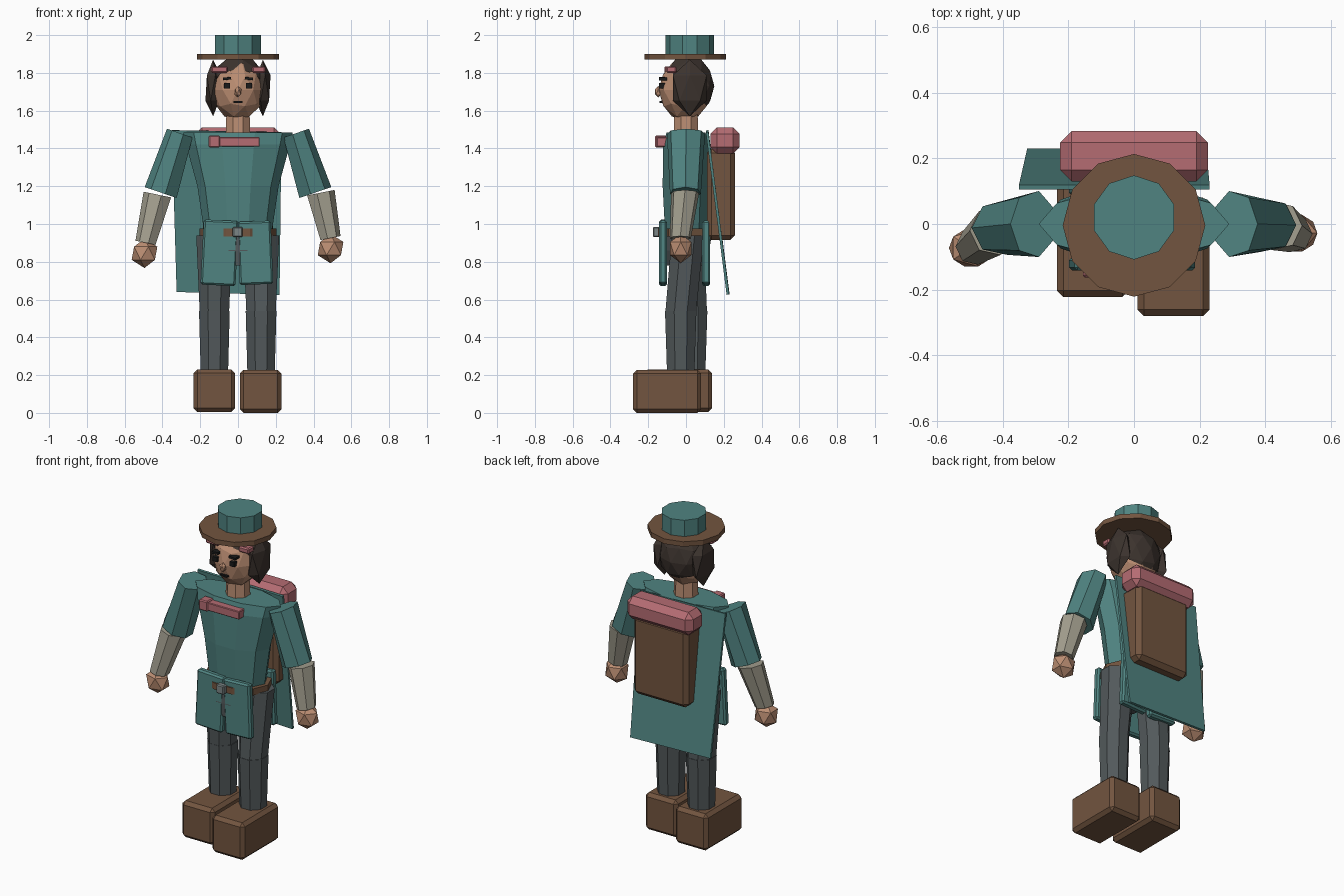
import bpy, bmesh, math
from mathutils import Vector, Matrix

if "Cube" in bpy.data.objects:
    bpy.data.objects.remove(bpy.data.objects["Cube"])


def material(name, r, g, b):
    m = bpy.data.materials.new(name)
    m.diffuse_color = (r, g, b, 1)
    m.use_nodes = True
    m.node_tree.nodes["Principled BSDF"].inputs["Base Color"].default_value = m.diffuse_color
    return m


TEAL = material("teal cloth", .08, .23, .22)
BROWN = material("brown leather", .17, .09, .05)
PINK = material("pink cloth", .46, .15, .17)
SKIN = material("skin", .50, .27, .17)
HAIR = material("dark hair", .045, .033, .027)
SLEEVE = material("linen", .36, .34, .27)
TROUSER = material("grey cloth", .085, .10, .105)
METAL = material("buckle grey", .20, .24, .24)
INK = material("dark ink", .01, .01, .01)


def finish(name, bm, mat):
    bmesh.ops.recalc_face_normals(bm, faces=bm.faces)
    me = bpy.data.meshes.new(name)
    bm.to_mesh(me)
    bm.free()
    me.materials.append(mat)
    ob = bpy.data.objects.new(name, me)
    bpy.context.collection.objects.link(ob)
    return ob


def box(name, x, y, z, mat, bevel=0.0, turn=0.0):
    """Box from (min, max) ranges, optionally chamfered and turned about y."""
    bm = bmesh.new()
    bmesh.ops.create_cube(bm, size=1)
    size = [r[1] - r[0] for r in (x, y, z)]
    bmesh.ops.scale(bm, vec=size, verts=bm.verts)
    if bevel:
        bmesh.ops.bevel(bm, geom=bm.edges[:], offset=bevel, segments=1,
                        affect='EDGES', profile=0.5)
    ob = finish(name, bm, mat)
    ob.location = [(r[0] + r[1]) / 2 for r in (x, y, z)]
    ob.rotation_euler.y = turn
    return ob


def loft(name, rings, sides, mat, tilt=0.0, phase=0.0):
    """Skin over elliptical rings (x, y, z, rx, ry), rings tilted about y."""
    bm = bmesh.new()
    loops = []
    for x, y, z, rx, ry in rings:
        loop = []
        for i in range(sides):
            a = phase + math.tau * i / sides
            u, v = rx * math.cos(a), ry * math.sin(a)
            loop.append(bm.verts.new((x + u * math.cos(tilt), y + v, z + u * math.sin(tilt))))
        loops.append(loop)
    for lo, hi in zip(loops, loops[1:]):
        for i in range(sides):
            j = (i + 1) % sides
            bm.faces.new((lo[i], lo[j], hi[j], hi[i]))
    bm.faces.new(loops[0])
    bm.faces.new(loops[-1])
    return finish(name, bm, mat)


def ball(name, centre, radii, mat, detail=1, cut=None):
    """Faceted ball; cut = (point, normal) removes the side the normal faces."""
    bm = bmesh.new()
    bmesh.ops.create_icosphere(bm, subdivisions=detail, radius=1)
    bmesh.ops.transform(bm, matrix=Matrix.Translation(centre) @ Matrix.Diagonal((*radii, 1)),
                        verts=bm.verts)
    if cut:
        res = bmesh.ops.bisect_plane(bm, geom=bm.verts[:] + bm.edges[:] + bm.faces[:],
                                     plane_co=cut[0], plane_no=cut[1], clear_outer=True)
        edges = [e for e in res["geom_cut"] if isinstance(e, bmesh.types.BMEdge)]
        bmesh.ops.contextual_create(bm, geom=edges)
    return finish(name, bm, mat)


# Hat
loft("hat_crown", [(0, .02, 1.895, .128, .128), (0, .02, 2.0, .128, .128)], 10, TEAL,
     phase=math.pi / 2)
loft("hat_brim", [(0, -.004, 1.87, .217, .217), (0, -.004, 1.9, .217, .217)], 12, BROWN)

# Head, face and neck
ball("head", (0, -.005, 1.71), (.138, .14, .165), SKIN, 2)
loft("neck", [(0, 0, 1.44, .072, .072), (0, 0, 1.6, .066, .066)], 8, SKIN, phase=math.pi / 8)
ball("nose", (0, -.147, 1.70), (.02, .02, .03), SKIN)
for s, side in ((-1, "right"), (1, "left")):
    x = s * .058
    box(side + "_eye", (x - .015, x + .015), (-.143, -.11), (1.718, 1.746), INK)
    box(side + "_eyebrow", (x - .022, x + .022), (-.143, -.10), (1.763, 1.777), INK, turn=s * .1)
box("mouth", (-.025, .025), (-.14, -.11), (1.64, 1.65), INK)

# Hair cap with a lock over each ear, and the band ends
ball("hair_cap", (0, .012, 1.73), (.15, .138, .165), HAIR, 2,
     ((0, -.10, 1.81), (0, -.66, -.75)))
for s, side in ((-1, "right"), (1, "left")):
    ball(side + "_hair_lock", (s * .132, .02, 1.72), (.045, .105, .15), HAIR)
box("right_headband", (-.142, -.055), (-.115, -.05), (1.80, 1.835), PINK, .007)
box("left_headband", (.075, .145), (-.105, -.05), (1.80, 1.835), PINK, .007)

# Torso
loft("torso", [(0, 0, .93, .175, .115), (0, 0, 1.2, .215, .13),
               (0, 0, 1.42, .275, .127), (0, 0, 1.485, .29, .108)], 10, TEAL)

# Scarf
box("scarf", (-.10, .115), (-.155, -.10), (1.41, 1.46), PINK, .004)
box("scarf_knot", (-.155, -.095), (-.163, -.10), (1.405, 1.468), PINK, .006)

# Belt, buckle and tunic skirt panels
loft("belt", [(0, 0, .935, .205, .157), (0, 0, .975, .205, .157)], 10, BROWN)
box("buckle", (-.028, .025), (-.176, -.14), (.93, .985), METAL, .006)
for y, where in (((-.142, -.10), "front"), ((.085, .128), "back")):
    box("right_%s_panel" % where, (-.19, -.005), y, (.675, 1.02), TEAL, .01, .05)
    box("left_%s_panel" % where, (.002, .18), y, (.68, 1.015), TEAL, .01, -.04)

# Pelvis showing between the panels
loft("pelvis", [(0, -.01, .78, .06, .138), (0, -.01, .86, .13, .143), (0, 0, .95, .17, .15)],
     8, TROUSER, phase=math.pi / 8)

# Legs and boots, the left one a little forward
for side, x, y in (("right", -.125, .03), ("left", .122, -.028)):
    s = -1 if x < 0 else 1
    loft(side + "_thigh", [(x, y, .53, .084, .088), (x, .01, .94, .104, .092)], 8, TROUSER,
         phase=math.pi / 8)
    loft(side + "_shin", [(x, y, .2, .078, .078), (x, y, .54, .088, .09)], 8, TROUSER,
         phase=math.pi / 8)
box("right_boot", (-.235, -.015), (-.222, .138), (.005, .23), BROWN, .02)
box("left_boot", (.01, .23), (-.28, .08), (0, .228), BROWN, .02)

# Arms: sleeve, forearm, hand
arms = (("right", -1, (-.423, -.02, 1.155), (-.487, -.068, .90), (-.495, -.073, .845)),
        ("left", 1, (.435, -.005, 1.165), (.487, -.03, .925), (.49, -.028, .87)))
for side, s, elbow, wrist, hand in arms:
    t = s * .33
    loft(side + "_sleeve", [(s * .305, 0, 1.48, .075, .103),
                            (s * .405, elbow[1] * .6, 1.165, .094, .084)], 7, TEAL, t,
         0 if s > 0 else math.pi)
    loft(side + "_forearm", [(*elbow, .078, .076), (*wrist, .057, .057)], 7, SLEEVE, s * .2,
         0 if s > 0 else math.pi)
    ball(side + "_hand", hand, (.076, .066, .078), SKIN)

# Cape: a thin sheet hanging backwards from the shoulders
cape = bmesh.new()
front = [cape.verts.new(p) for p in ((-.35, .105, 1.495), (.23, .105, 1.485),
                                     (.22, .215, .625), (-.325, .215, .64))]
face = cape.faces.new(front)
new = bmesh.ops.extrude_face_region(cape, geom=[face])["geom"]
bmesh.ops.translate(cape, vec=(0, .014, .002),
                    verts=[v for v in new if isinstance(v, bmesh.types.BMVert)])
finish("cape", cape, TEAL)

# Backpack and bedroll
box("backpack", (-.185, .185), (.11, .26), (.915, 1.40), BROWN, .025)
box("bedroll", (-.225, .225), (.13, .283), (1.372, 1.512), PINK, .035)
